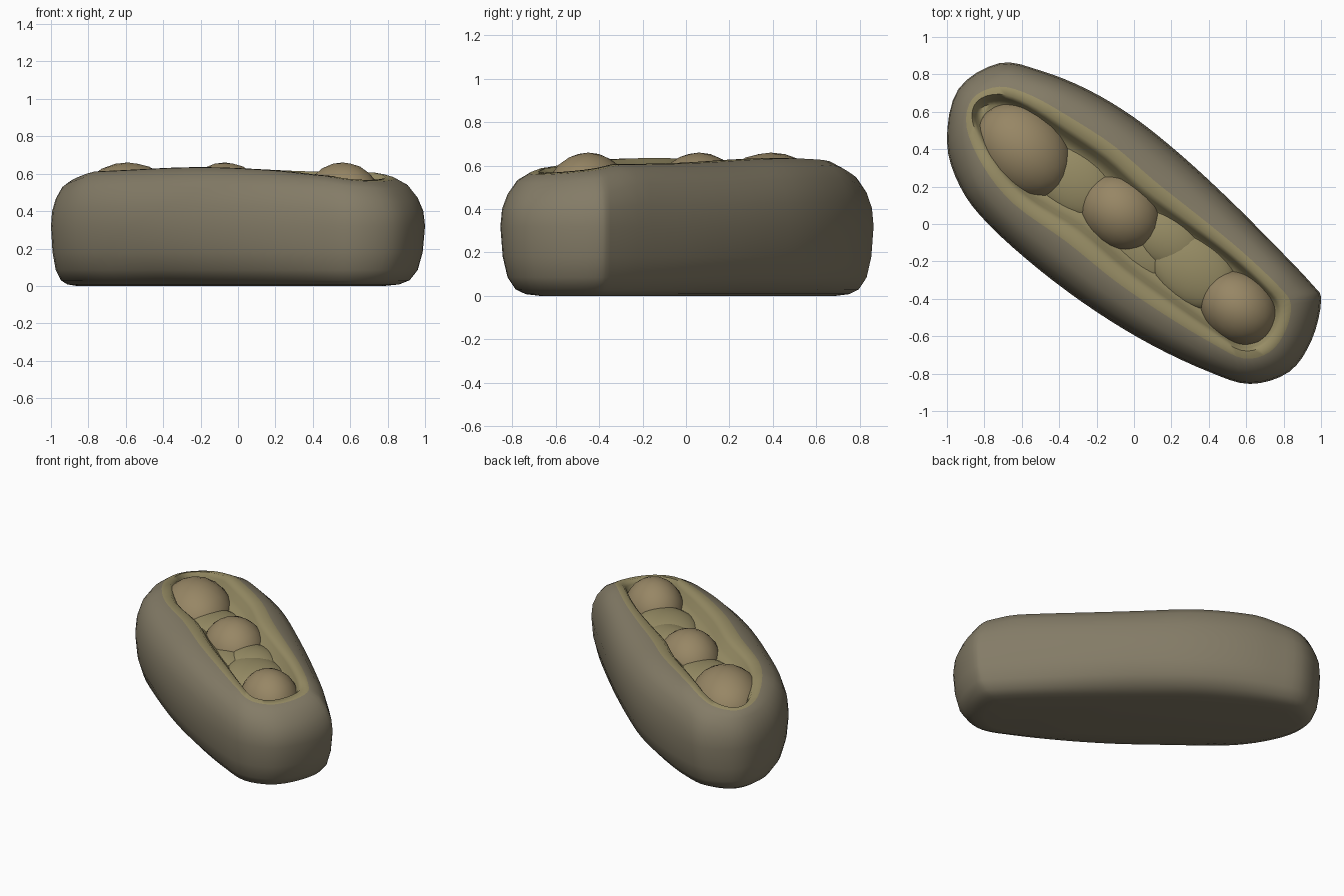
import bpy, bmesh, math
from mathutils import Vector

if "Cube" in bpy.data.objects:
    bpy.data.objects.remove(bpy.data.objects["Cube"])

# Plan outlines, paired point by point: outer skin and edge of the opening
OUTER = [(-.72, .86), (-.5, .82), (-.25, .72), (0, .57), (.25, .37), (.5, .14), (.74, -.1),
         (.95, -.32), (1, -.41), (.95, -.62), (.83, -.79), (.62, -.855), (.4, -.79), (.1, -.65),
         (-.2, -.47), (-.5, -.25), (-.78, 0), (-.93, .2), (-1, .44), (-.94, .72)]
INNER = [(-.72, .68), (-.57, .63), (-.37, .5), (-.15, .35), (.05, .17), (.27, .01), (.5, -.16),
         (.7, -.34), (.77, -.44), (.75, -.55), (.68, -.64), (.57, -.66), (.42, -.57), (.2, -.42),
         (-.05, -.24), (-.3, -.03), (-.58, .15), (-.75, .35), (-.85, .55), (-.83, .65)]


def material(name, rgb):
    m = bpy.data.materials.new(name)
    m.diffuse_color = (*rgb, 1)
    m.use_nodes = True
    m.node_tree.nodes["Principled BSDF"].inputs["Base Color"].default_value = m.diffuse_color
    return m


SKIN = material("skin", (.23, .20, .135))
PULP = material("pulp", (.31, .265, .13))
SEED = material("seed", (.31, .24, .13))


def smooth_loop(pts, sub=4):
    # closed Catmull-Rom curve
    p = [Vector(q) for q in pts]
    n, out = len(p), []
    for i in range(n):
        a, b, c, d = p[i - 1], p[i], p[(i + 1) % n], p[(i + 2) % n]
        for k in range(sub):
            t = k / sub
            out.append(.5 * (2 * b + (c - a) * t + (2 * a - 5 * b + 4 * c - d) * t ** 2
                             + (3 * b - a - 3 * c + d) * t ** 3))
    return out


def finish(bm, name, mats, angle):
    bmesh.ops.recalc_face_normals(bm, faces=bm.faces)
    me = bpy.data.meshes.new(name)
    bm.to_mesh(me)
    bm.free()
    ob = bpy.data.objects.new(name, me)
    bpy.context.collection.objects.link(ob)
    for m in mats:
        me.materials.append(m)
    bpy.ops.object.select_all(action='DESELECT')
    ob.select_set(True)
    bpy.context.view_layer.objects.active = ob
    bpy.ops.object.shade_smooth_by_angle(angle=math.radians(angle))
    return ob


def bump(x, y, cx, cy, r):
    return math.exp(-((x - cx) ** 2 + (y - cy) ** 2) / r ** 2)


def lip_offset(x, y):
    # lip rises in the middle, falls off at both ends, dips by the small seed
    s = abs(.79 * x - .61 * y)
    return (.028 * math.exp(-((x + .2) / .45) ** 2) - .19 * max(0, s - .78)
            - .02 * bump(x, y, .5, -.65, .22))


# Pod: rings lofted from the base, up the skin, over the lip and into the hollow
PROFILE = [(.95, 0), (.6, .008), (.36, .03), (.17, .085), (.055, .18), (0, .32), (.04, .42),
           (.17, .515), (.4, .575), (.7, .605), (.92, .607), (1.02, .58), (1.1, .53), (1.28, .49)]
outer, inner = smooth_loop(OUTER), smooth_loop(INNER)
bm = bmesh.new()
rings = []
for t, z in PROFILE:
    ring = []
    for o, i in zip(outer, inner):
        q = o.lerp(i, t)
        w = min(1, max(0, (z - .36) / .15))
        ring.append(bm.verts.new((q.x, q.y, z + w * lip_offset(q.x, q.y))))
    rings.append(ring)
n = len(outer)
for r, (a, b) in enumerate(zip(rings, rings[1:])):
    for k in range(n):
        f = bm.faces.new((a[k], a[(k + 1) % n], b[(k + 1) % n], b[k]))
        f.material_index = 1 if r >= 9 else 0
bm.faces.new(rings[0])
floor = bm.faces.new(rings[-1])
floor.material_index = 1
bmesh.ops.triangulate(bm, faces=[floor])
finish(bm, "pod", [SKIN, PULP], 60)


def blob(name, loc, size, mat, turn=-38):
    bm = bmesh.new()
    bmesh.ops.create_icosphere(bm, subdivisions=3, radius=1)
    ob = finish(bm, name, [mat], 60)
    ob.location, ob.scale = loc, size
    ob.rotation_euler.z = math.radians(turn)


# Three seeds showing in the opening
blob("seed_large", (-.59, .39, .44), (.29, .23, .22), SEED, -45)
blob("seed_middle", (-.07, .06, .45), (.23, .20, .21), SEED)
blob("seed_small", (.56, -.45, .45), (.22, .19, .21), SEED)

# Soft pulp swelling between the seeds
PULP_LUMPS = [(-.32, .23, .24, .18, .08), (.0, -.12, .24, .14, .06),
              (.17, -.07, .22, .16, .09), (.31, -.24, .26, .19, .09)]
for k, (x, y, a, b, c) in enumerate(PULP_LUMPS):
    blob(f"pulp_{k + 1}", (x, y, .47), (a, b, c), PULP)
